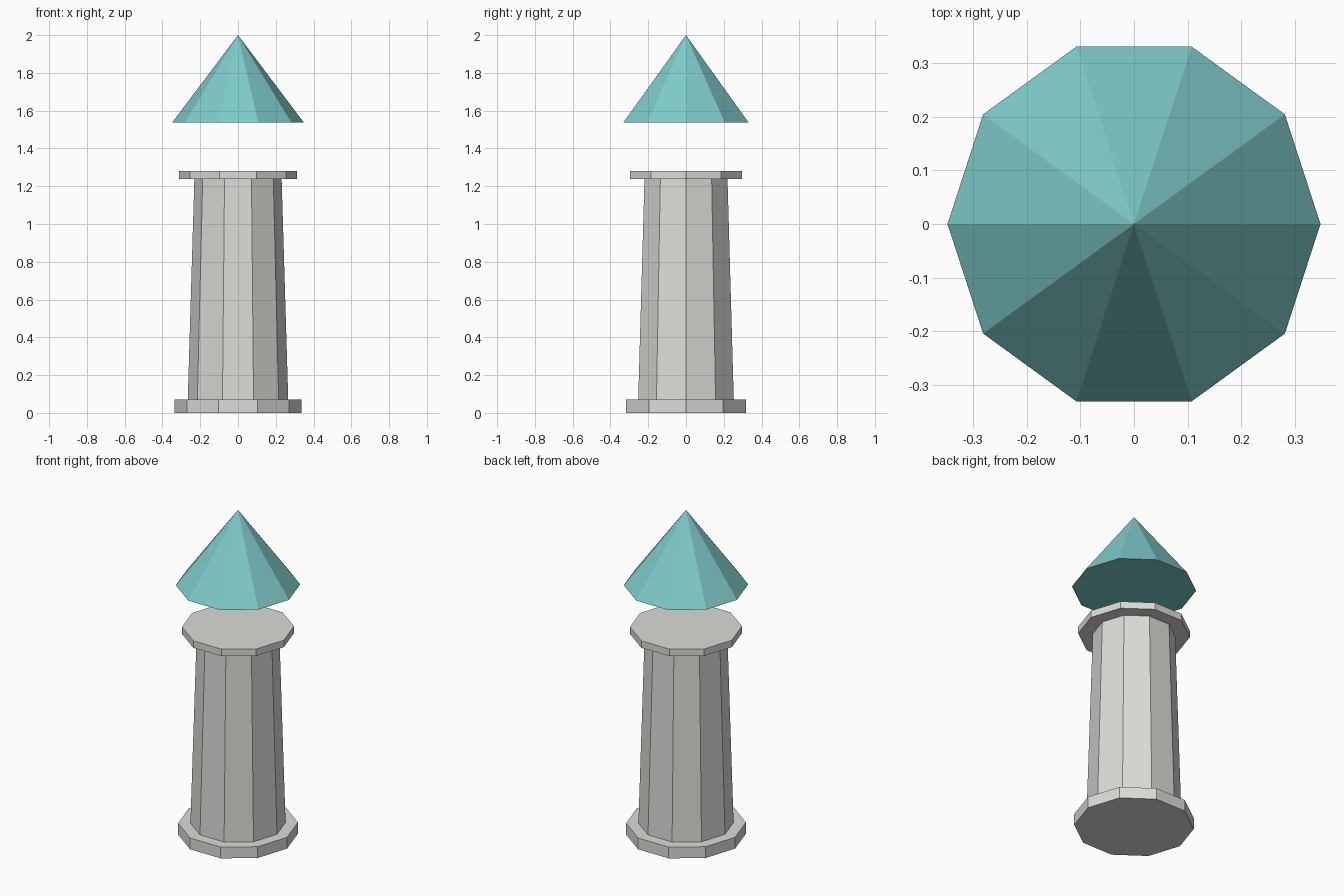
import bpy

if "Cube" in bpy.data.objects:
    bpy.data.objects.remove(bpy.data.objects["Cube"])

SIDES = 10


def material(name, color):
    m = bpy.data.materials.new(name)
    m.diffuse_color = (*color, 1.0)
    m.use_nodes = True
    m.node_tree.nodes["Principled BSDF"].inputs["Base Color"].default_value = m.diffuse_color
    return m


stone = material("pale stone", (0.71, 0.71, 0.68))
teal = material("teal roof", (0.21, 0.59, 0.59))


def tier(name, r_bottom, r_top, z0, z1, mat):
    """Flat-faced ten-sided frustum, with a corner pointing along +x."""
    bpy.ops.mesh.primitive_cone_add(
        vertices=SIDES, radius1=r_bottom, radius2=r_top, depth=z1 - z0,
        location=(0, 0, (z0 + z1) / 2))
    obj = bpy.context.object
    obj.name = name
    # Corners start on +y, so turn a quarter to put them on the x axis
    obj.rotation_euler.z = -1.5707963
    bpy.ops.object.transform_apply(location=False, rotation=True, scale=False)
    obj.data.materials.append(mat)
    return obj


# Foot slab, tapered shaft and gallery slab
tier("base", 0.335, 0.335, 0.0, 0.07, stone)
tier("shaft", 0.266, 0.231, 0.07, 1.24, stone)
tier("gallery", 0.313, 0.313, 1.237, 1.28, stone)

# Pointed roof, floating above the open lantern gap
tier("roof", 0.348, 0.0, 1.538, 2.0, teal)
